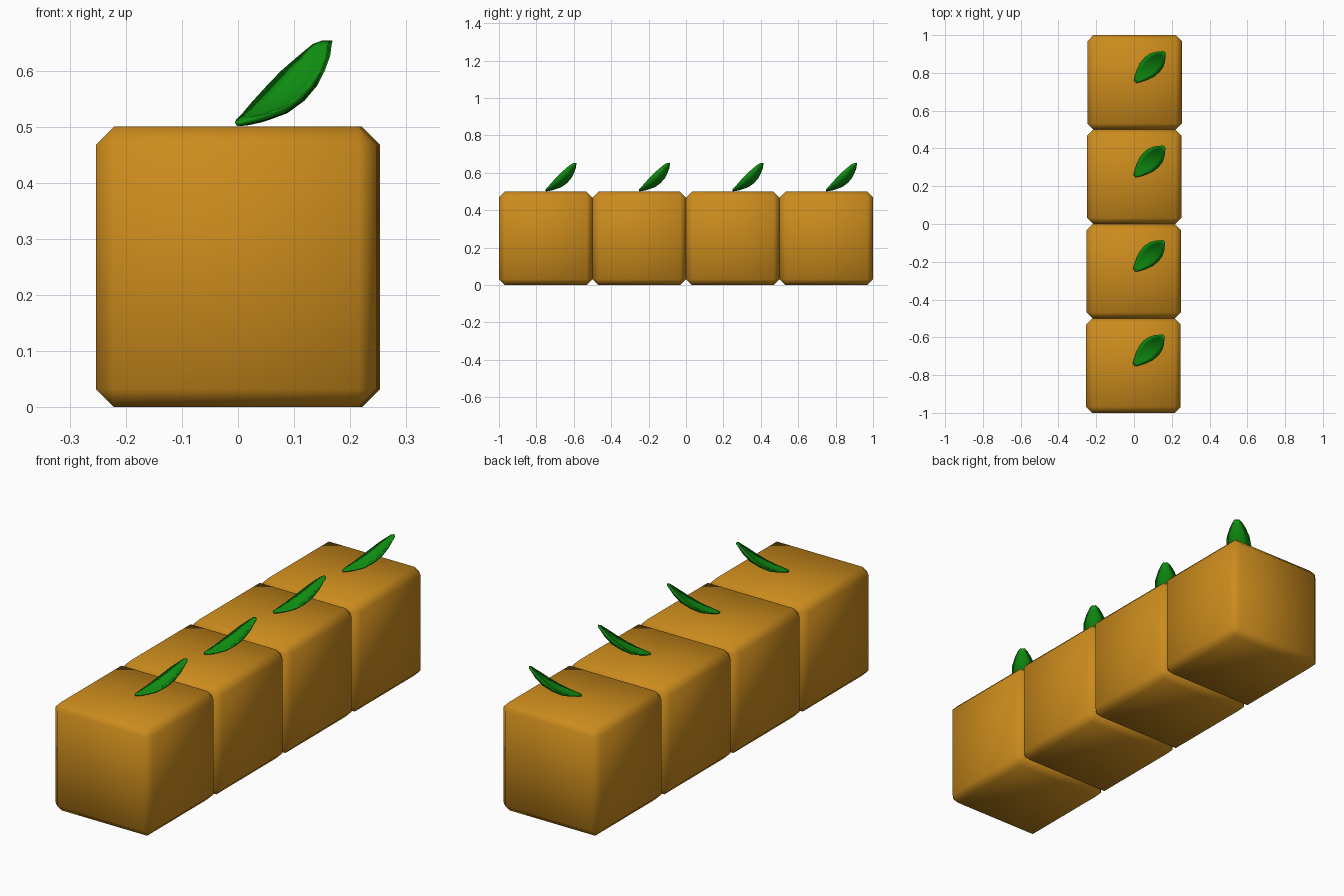
import bpy, bmesh
from math import sqrt

if "Cube" in bpy.data.objects:
    bpy.data.objects.remove(bpy.data.objects["Cube"])


def material(name, rgb):
    m = bpy.data.materials.new(name)
    m.diffuse_color = (*rgb, 1)
    m.use_nodes = True
    m.node_tree.nodes["Principled BSDF"].inputs["Base Color"].default_value = m.diffuse_color
    return m


def finish(name, bm, mat):
    bmesh.ops.recalc_face_normals(bm, faces=bm.faces[:])
    for f in bm.faces:
        f.smooth = True
    me = bpy.data.meshes.new(name)
    bm.to_mesh(me)
    bm.free()
    me.materials.append(mat)
    ob = bpy.data.objects.new(name, me)
    bpy.context.collection.objects.link(ob)
    return ob


def make_block(name, x, y, mat):
    bm = bmesh.new()
    bmesh.ops.create_cube(bm, size=0.5)
    bmesh.ops.bevel(bm, geom=bm.edges[:], offset=0.032, segments=1,
                    profile=0.5, affect='EDGES')
    finish(name, bm, mat).location = (x, y, 0.25)


# Leaf sections: distance along diagonal, rib height, half width, edge lift, half thickness
LEAF = [
    (0.004, 0.006, 0.008, 0.002, 0.006),
    (0.022, 0.009, 0.021, 0.005, 0.008),
    (0.055, 0.015, 0.037, 0.011, 0.009),
    (0.090, 0.025, 0.052, 0.018, 0.010),
    (0.130, 0.045, 0.056, 0.026, 0.010),
    (0.163, 0.070, 0.051, 0.029, 0.010),
    (0.192, 0.104, 0.036, 0.022, 0.009),
    (0.212, 0.136, 0.020, 0.011, 0.007),
    (0.224, 0.150, 0.010, 0.003, 0.004),
]
# Cross-section: sideways factor, thickness factor
RING = [(-1, 0), (-0.55, 0.8), (0, 1), (0.55, 0.8),
        (1, 0), (0.55, -0.8), (0, -1), (-0.55, -0.8)]


def make_leaf(name, x, y, mat):
    bm = bmesh.new()
    rings = []
    for d, z, w, lift, t in LEAF:
        ring = []
        for s, k in RING:
            # thickness runs across the blade, which tilts up towards the tip
            dd = d - k * t * 0.6 * (d / 0.226)
            ring.append(bm.verts.new(((dd + s * w) / sqrt(2), (dd - s * w) / sqrt(2),
                                      z + lift * s * s + k * t * 0.8)))
        rings.append(ring)
    n = len(RING)
    for a, b in zip(rings, rings[1:]):
        for i in range(n):
            bm.faces.new((a[i], a[(i + 1) % n], b[(i + 1) % n], b[i]))
    bm.faces.new(rings[0])
    bm.faces.new(rings[-1])
    finish(name, bm, mat).location = (x, y, 0.5)


orange = material("orange_skin", (0.60, 0.26, 0.012))
green = material("leaf_green", (0.005, 0.29, 0.006))

# Row of four blocks, each with a leaf on top
for i in range(4):
    y = -0.75 + 0.5 * i
    x = -0.003 + 0.002 * i
    make_block(f"block_{i + 1}", x, y, orange)
    make_leaf(f"leaf_{i + 1}", x, y, green)
